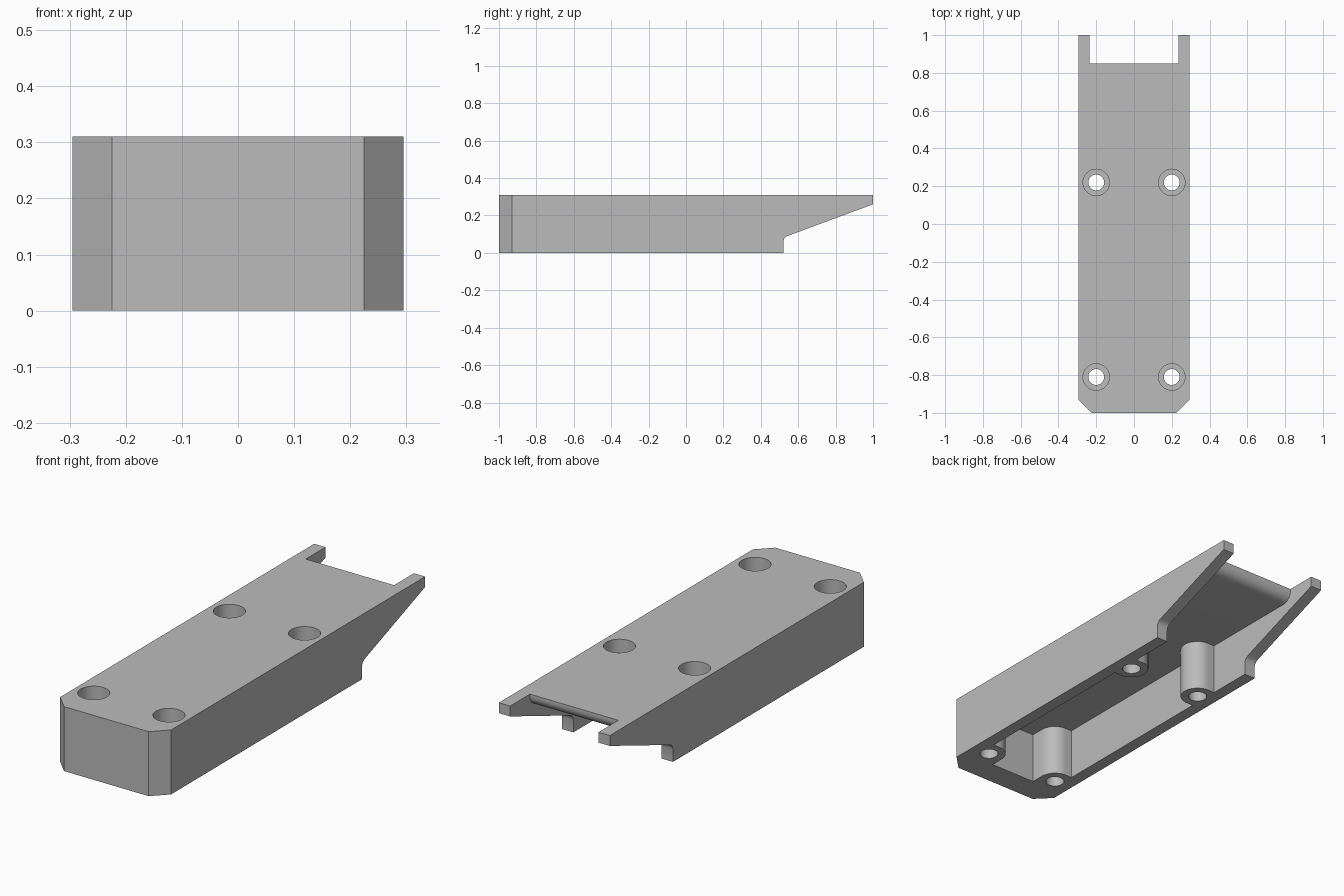
import bpy, bmesh
from math import sin, cos, radians, pi

cube = bpy.data.objects.get("Cube")
if cube:
    bpy.data.objects.remove(cube, do_unlink=True)

HEIGHT, HALF_W, INNER_W = 0.31, 0.295, 0.235
CEILING = 0.25          # underside of the top plate
BOSS_R, BORE_R, HOLE_R = 0.078, 0.07, 0.042
HOLE_X, FRONT_Y, REAR_Y = 0.2, -0.81, 0.22


def arc(cx, cy, r, start, end, n=16):
    angles = [radians(start + (end - start) * i / n) for i in range(n + 1)]
    return [(cx + r * cos(a), cy + r * sin(a)) for a in angles]


def prism(name, profile, low, high, along):
    """Extrude a 2D profile: (y, z) points along x, or (x, y) points along z."""
    place = (lambda p, t: (t, *p)) if along == "x" else (lambda p, t: (*p, t))
    bm = bmesh.new()
    face = bm.faces.new([bm.verts.new(place(p, low)) for p in profile])
    top = bmesh.ops.extrude_face_region(bm, geom=[face])["geom"]
    shift = place((0, 0), high - low)
    bmesh.ops.translate(bm, vec=shift, verts=[v for v in top if isinstance(v, bmesh.types.BMVert)])
    bmesh.ops.recalc_face_normals(bm, faces=bm.faces)
    mesh = bpy.data.meshes.new(name)
    bm.to_mesh(mesh)
    bm.free()
    obj = bpy.data.objects.new(name, mesh)
    bpy.context.collection.objects.link(obj)
    return obj


def combine(target, tool, operation):
    mod = target.modifiers.new(operation, "BOOLEAN")
    mod.operation, mod.solver, mod.object = operation, "EXACT", tool
    bpy.context.view_layer.objects.active = target
    bpy.ops.object.modifier_apply(modifier=mod.name)
    bpy.data.objects.remove(tool, do_unlink=True)


# Solid body with a sloped tail
side = [(-1, 0), (0.52, 0), (0.52, 0.06), (0.524, 0.075), (0.534, 0.086), (0.55, 0.093),
        (1, 0.26), (1, HEIGHT), (-1, HEIGHT)]
body = prism("mounting_housing", side, -HALF_W, HALF_W, "x")

# Chamfered front corners
bm = bmesh.new()
bm.from_mesh(body.data)
corners = [e for e in bm.edges if all(v.co.y < -0.99 for v in e.verts)
           and abs(e.verts[0].co.z - e.verts[1].co.z) > 0.1]
bmesh.ops.bevel(bm, geom=corners, offset=0.07, segments=1, affect="EDGES")
bm.to_mesh(body.data)
bm.free()

# Hollow underside, rounded plate end and notch between the tail tabs
hollow = [(-0.875, -0.1), (-0.875, CEILING)] + arc(0.8, CEILING + 0.05, 0.05, -90, 0)
hollow += [(0.85, 0.4), (1.1, 0.4), (1.1, -0.1)]
combine(body, prism("hollow_cutter", hollow, -INNER_W, INNER_W, "x"), "DIFFERENCE")

# Screw bosses joined to the walls
for s in (-1, 1):
    for y in (FRONT_Y, REAR_Y):
        if y == FRONT_Y:
            outline = [(0.26, -0.9), (HOLE_X - BOSS_R, -0.9)] + arc(HOLE_X, y, BOSS_R, 180, 90)
        else:
            outline = [(0.26, y - BOSS_R)] + arc(HOLE_X, y, BOSS_R, 270, 90, 32)
        outline.append((0.26, y + BOSS_R))
        boss = prism("boss", [(s * px, py) for px, py in outline], 0, 0.28, "z")
        combine(body, boss, "UNION")

# Counterbored screw holes
for x in (-HOLE_X, HOLE_X):
    for y in (FRONT_Y, REAR_Y):
        for radius, bottom in ((BORE_R, HEIGHT - 0.065), (HOLE_R, -0.1)):
            circle = arc(x, y, radius, 0, 360, 48)[:-1]
            combine(body, prism("hole_cutter", circle, bottom, 0.4, "z"), "DIFFERENCE")

# Plain grey finish
grey = bpy.data.materials.new("plain_grey")
grey.use_nodes = True
colour = (0.5, 0.5, 0.5, 1)
grey.diffuse_color = colour
grey.node_tree.nodes["Principled BSDF"].inputs["Base Color"].default_value = colour
body.data.materials.clear()
body.data.materials.append(grey)
for poly in body.data.polygons:
    poly.material_index = 0

bpy.ops.object.select_all(action="DESELECT")
body.select_set(True)
bpy.context.view_layer.objects.active = body
bpy.ops.object.shade_smooth_by_angle(angle=radians(30))
